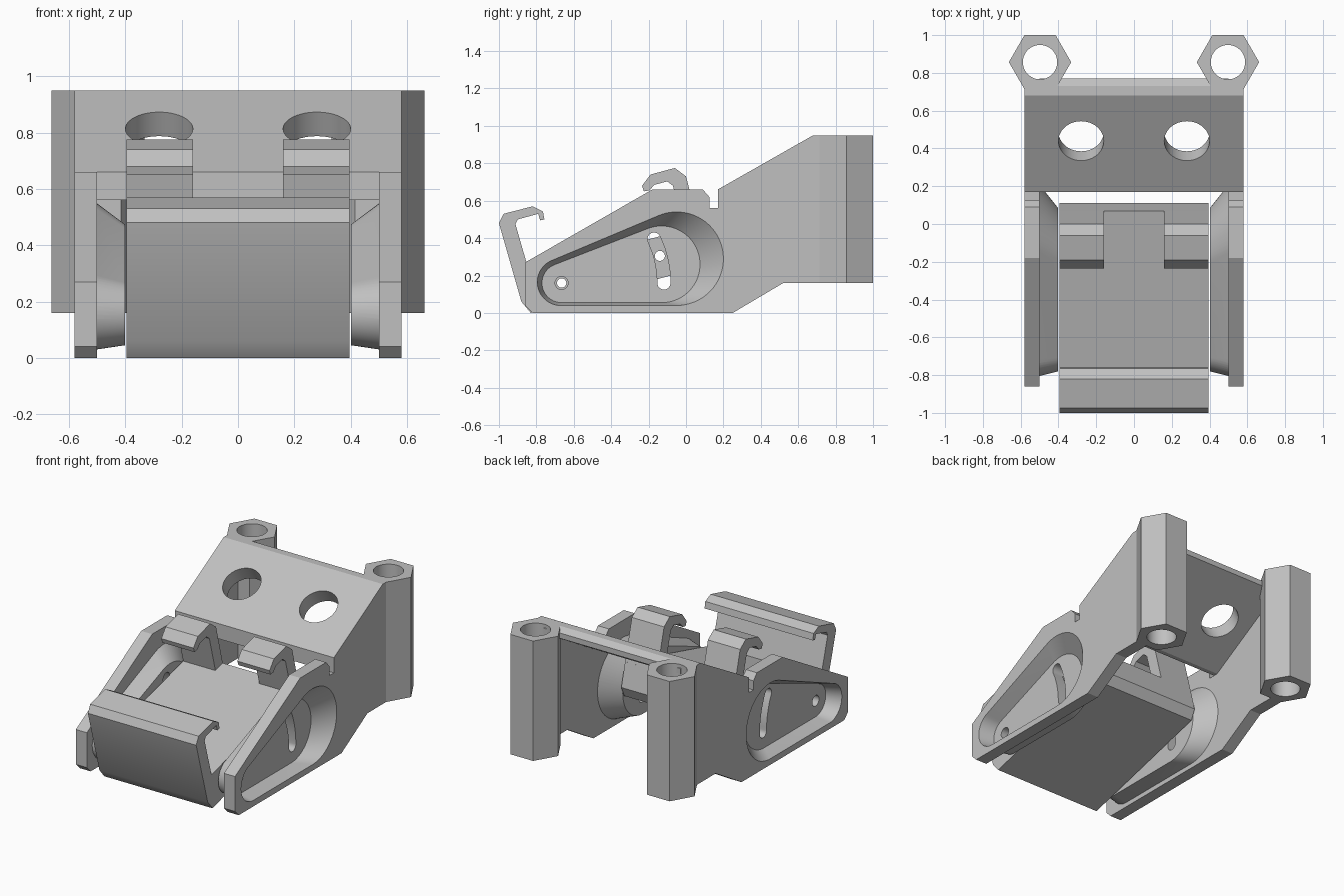
import bpy, bmesh, math
from math import cos, sin, pi
from mathutils import Matrix

cube = bpy.data.objects.get("Cube")
if cube:
    bpy.data.objects.remove(cube, do_unlink=True)

grey = bpy.data.materials.new("plain grey")
grey.use_nodes = True
colour = (0.53, 0.53, 0.53, 1)
grey.diffuse_color = colour
grey.node_tree.nodes["Principled BSDF"].inputs["Base Color"].default_value = colour


def loft(name, sections):
    """Closed solid through (x, outline of (y, z)) sections."""
    bm = bmesh.new()
    rings = [[bm.verts.new((x, y, z)) for y, z in pts] for x, pts in sections]
    for a, b in zip(rings, rings[1:]):
        for i in range(len(a)):
            j = (i + 1) % len(a)
            bm.faces.new((a[i], a[j], b[j], b[i]))
    bm.faces.new(rings[0][::-1])
    bm.faces.new(rings[-1])
    return finish(name, bm)


def finish(name, bm):
    bmesh.ops.recalc_face_normals(bm, faces=bm.faces[:])
    mesh = bpy.data.meshes.new(name)
    bm.to_mesh(mesh)
    bm.free()
    mesh.materials.append(grey)
    ob = bpy.data.objects.new(name, mesh)
    bpy.context.collection.objects.link(ob)
    return ob


def prism(name, pts, x0, x1):
    return loft(name, [(x0, pts), (x1, pts)])


def cylinder(name, sides, radius, depth, matrix):
    bm = bmesh.new()
    bmesh.ops.create_cone(bm, cap_ends=True, segments=sides, radius1=radius,
                          radius2=radius, depth=depth, matrix=matrix)
    return finish(name, bm)


def cross_pin(y, z, radius, x=0, depth=3):
    return cylinder("cutter", 32, radius, depth,
                    Matrix.Translation((x, y, z)) @ Matrix.Rotation(pi / 2, 4, 'Y'))


def bake(ob):
    deps = bpy.context.evaluated_depsgraph_get()
    mesh = bpy.data.meshes.new_from_object(ob.evaluated_get(deps))
    ob.modifiers.clear()
    ob.data = mesh


def combine(ob, other, operation='DIFFERENCE'):
    mod = ob.modifiers.new("combine", 'BOOLEAN')
    mod.operation, mod.solver, mod.object = operation, 'EXACT', other
    bake(ob)
    bpy.data.objects.remove(other, do_unlink=True)


def mirror(ob):
    ob.modifiers.new("mirror", 'MIRROR').use_mirror_merge = False
    bake(ob)


def arc(c, r, a, b, n=24):
    return [(c[0] + r * cos(a + (b - a) * i / n), c[1] + r * sin(a + (b - a) * i / n))
            for i in range(n + 1)]


def teardrop(c1, r1, c2, r2):
    """Outline wrapping a small and a large circle."""
    dy, dz = c2[0] - c1[0], c2[1] - c1[1]
    d = math.atan2(dz, dy)
    phi = math.acos((r1 - r2) / math.hypot(dy, dz))
    return arc(c2, r2, d - phi, d + phi, 40) + arc(c1, r1, d + phi, d + 2 * pi - phi)


# Side plates with a dished pocket bulging inward
pivot = (-0.665, 0.16)
side = prism("side_plates", [
    (-0.86, 0.04), (-0.82, 0), (0.25, 0), (0.52, 0.16), (0.72, 0.16), (0.72, 0.95),
    (0.68, 0.95), (0.17, 0.66), (0.17, 0.56), (0.125, 0.56), (0.125, 0.62),
    (0.09, 0.66), (-0.18, 0.66), (-0.86, 0.27)], 0.5, 0.58)


def dish(grow, floor_x, mouth_x, end_x):
    mouth = teardrop((-0.67, 0.165), 0.125 + grow, (-0.05, 0.29), 0.25 + grow)
    floor = teardrop((-0.665, 0.16), 0.105 + grow, (-0.13, 0.26), 0.205 + grow)
    return loft("dish", [(floor_x, floor), (mouth_x, mouth), (end_x, mouth)])


combine(side, dish(0.01, 0.402, 0.502, 0.52), 'UNION')
combine(side, dish(0, 0.48, 0.58, 0.62))
combine(side, cross_pin(*pivot, 0.035, 0.5, 0.5))

# Curved guide slot swung about the pivot
swing, half, reach = math.radians(25.4), 0.035, 0.547
top = (pivot[0] + reach * cos(swing), pivot[1] + reach * sin(swing))
low = (pivot[0] + reach, pivot[1])
slot = (arc(pivot, reach + half, 0, swing, 12)
        + arc(top, half, swing, swing + pi, 12)[1:-1]
        + arc(pivot, reach - half, swing, 0, 12)
        + arc(low, half, pi, 2 * pi, 12)[1:-1])
combine(side, prism("cutter", slot, 0.3, 0.7))
mirror(side)

# Sloped bridge plate with two round holes
bridge = prism("bridge_plate", [
    (0.17, 0.56), (0.17, 0.66), (0.68, 0.95), (0.73, 0.95), (0.77, 0.925),
    (0.77, 0.89), (0.20, 0.56)], -0.5, 0.5)
for x in (-0.28, 0.28):
    combine(bridge, cylinder("cutter", 48, 0.12, 0.6, Matrix.Translation((x, 0.44, 0.813))
                             @ Matrix.Rotation(math.radians(29.6), 4, 'X')))

# Hexagonal rear posts, bored through
place = Matrix.Translation((0.4975, 0.857, 0.555))
post = cylinder("hex_posts", 6, 0.165, 0.79, place @ Matrix.Rotation(pi / 2, 4, 'Z'))
# Turn the post so that its points face sideways
if max(v.co.x for v in post.data.vertices) < 0.66:
    post.data.transform(place @ Matrix.Rotation(pi / 6, 4, 'Z') @ place.inverted())
combine(post, cylinder("cutter", 48, 0.091, 2, place))
mirror(post)

# Pivoting tray with the front lever and its lip
tray = prism("tray_and_lever", [
    (-0.88, 0.06), (-0.83, 0), (0.08, 0.243), (0.11, 0.31), (0.07, 0.465),
    (-0.84, 0.225), (-0.912, 0.475), (-0.9, 0.5), (-0.79, 0.53), (-0.78, 0.495),
    (-0.757, 0.5), (-0.765, 0.543), (-0.82, 0.57), (-0.975, 0.53), (-1, 0.48)],
    -0.395, 0.395)
combine(tray, cross_pin(*pivot, 0.025))
combine(tray, cross_pin(-0.14, 0.305, 0.027))

# Pair of rear hooks facing the lever
hooks = prism("rear_hooks", [
    (0.08, 0.425), (0, 0.73), (-0.06, 0.775), (-0.19, 0.74), (-0.235, 0.68),
    (-0.225, 0.65), (-0.195, 0.655), (-0.17, 0.685), (-0.1, 0.703), (-0.07, 0.68),
    (0, 0.42)], 0.16, 0.395)
mirror(hooks)

# Smooth the curved walls, keep edges crisp
for ob in (side, bridge, post, tray, hooks):
    bpy.ops.object.select_all(action='DESELECT')
    ob.select_set(True)
    bpy.context.view_layer.objects.active = ob
    bpy.ops.object.shade_smooth_by_angle(angle=math.radians(25))
